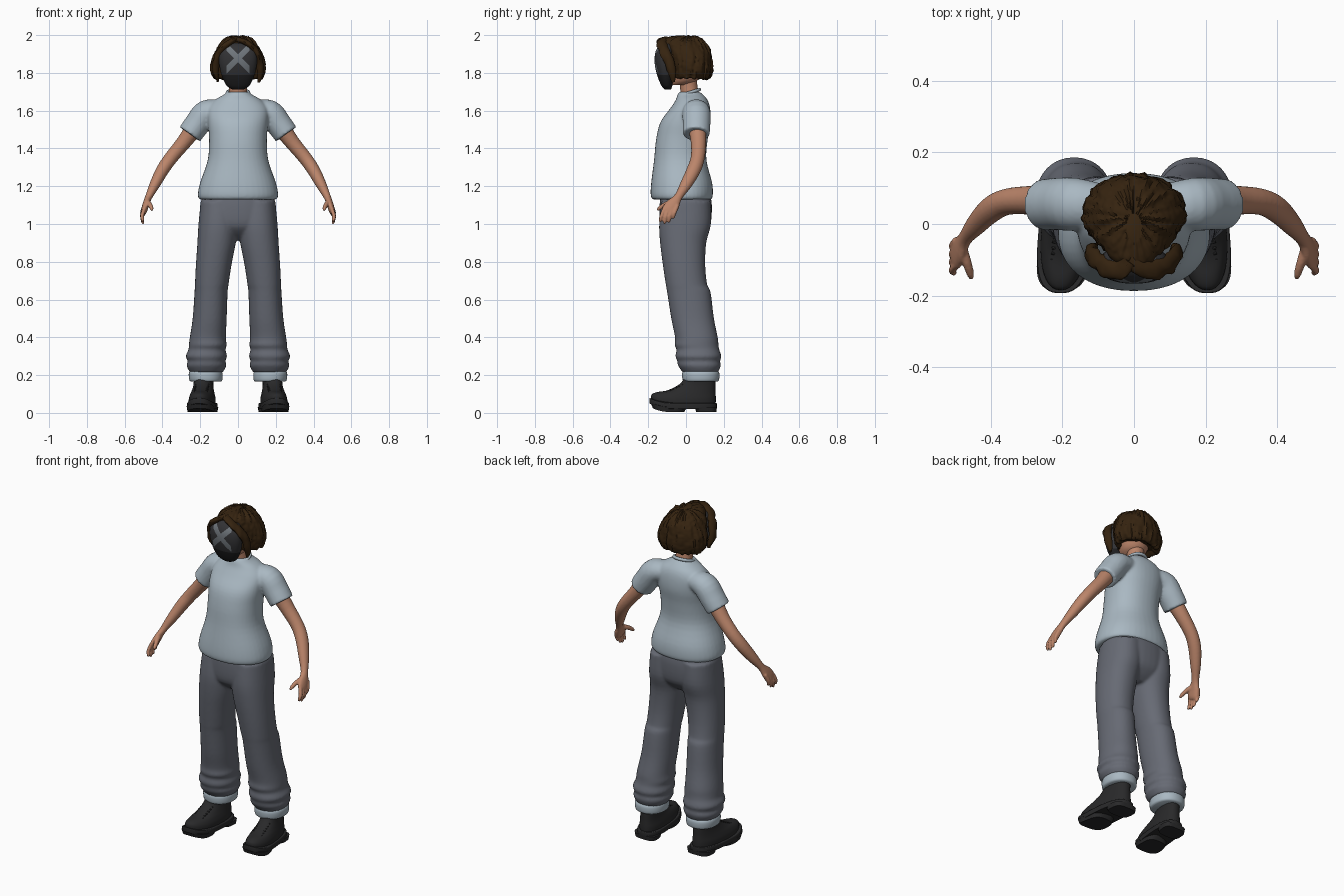
import bpy, bmesh, math, random
from mathutils import Vector, noise

if "Cube" in bpy.data.objects:
    bpy.data.objects.remove(bpy.data.objects["Cube"], do_unlink=True)
random.seed(4)


def material(name, *rgb):
    m = bpy.data.materials.new(name)
    m.use_nodes = True
    m.diffuse_color = (*rgb, 1)
    m.node_tree.nodes["Principled BSDF"].inputs["Base Color"].default_value = (*rgb, 1)
    return m


SHIRT = material("pale blue cloth", .40, .48, .54)
PANTS = material("slate grey cloth", .135, .145, .175)
SKIN = material("skin", .50, .235, .145)
HAIR = material("dark brown hair", .036, .017, .005)
SHOE = material("black leather", .022, .022, .023)
MASK = material("charcoal mask", .032, .032, .035)
JAW = material("dark mask jaw", .013, .013, .014)
MARK = material("grey mark", .16, .18, .20)


def smooth_rows(rows, steps=4):
    """Catmull-Rom interpolation through rows of numbers."""
    out = []
    for i in range(len(rows) - 1):
        a, b, c, d = (rows[max(i - 1, 0)], rows[i], rows[i + 1],
                      rows[min(i + 2, len(rows) - 1)])
        for s in range(steps):
            t = s / steps
            out.append([q + t * ((r - p) + t * ((2*p - 5*q + 4*r - e)
                        + t * (3*q - p - 3*r + e))) / 2
                        for p, q, r, e in zip(a, b, c, d)])
    return out + [list(rows[-1])]


def bridge(bm, rings):
    """Closed skin through rings of points."""
    vs = [[bm.verts.new(p) for p in ring] for ring in rings]
    n = len(vs[0])
    for lo, hi in zip(vs, vs[1:]):
        for i in range(n):
            bm.faces.new((lo[i], lo[(i+1) % n], hi[(i+1) % n], hi[i]))
    bm.faces.new(vs[0])
    bm.faces.new(vs[-1])


def loft(bm, rows, side=1, power=1.0, n=40, steps=4):
    """Stack of rounded outlines: z, x0, x1, y0, y1."""
    def bow(v):
        return math.copysign(abs(v) ** power, v)
    rings = []
    for z, x0, x1, y0, y1 in smooth_rows(rows, steps):
        rings.append([Vector((side * ((x0+x1)/2 + (x1-x0)/2 * bow(math.cos(a))),
                              (y0+y1)/2 + (y1-y0)/2 * bow(math.sin(a)), z))
                      for a in (2*math.pi*i/n for i in range(n))])
    bridge(bm, rings)


def tube(bm, rows, side=1, n=16):
    """Limb along a path: x, y, z, half width, half thickness."""
    rows = smooth_rows(rows)
    pts = [Vector((side * r[0], r[1], r[2])) for r in rows]
    rings = []
    for i, (p, r) in enumerate(zip(pts, rows)):
        t = (pts[min(i+1, len(pts)-1)] - pts[max(i-1, 0)]).normalized()
        u = Vector((0, 1, 0))
        u = (u - t * u.dot(t)).normalized()
        v = t.cross(u)
        rings.append([p + u*r[3]*math.cos(a) + v*r[4]*math.sin(a)
                      for a in (2*math.pi*k/n for k in range(n))])
    bridge(bm, rings)


def finish(bm, name, *mats, voxel=0):
    bmesh.ops.recalc_face_normals(bm, faces=bm.faces)
    me = bpy.data.meshes.new(name)
    bm.to_mesh(me)
    bm.free()
    ob = bpy.data.objects.new(name, me)
    bpy.context.collection.objects.link(ob)
    for m in mats:
        me.materials.append(m)
    if voxel:
        rm = ob.modifiers.new("blend", 'REMESH')
        rm.mode, rm.voxel_size, rm.use_smooth_shade = 'VOXEL', voxel, True
        sm = ob.modifiers.new("soften", 'SMOOTH')
        sm.factor, sm.iterations = .5, 3
    return ob


def even(*rows):
    """Outlines centred on x = 0: z, half width, y0, y1."""
    return [(z, -w, w, a, b) for z, w, a, b in rows]


# Shirt with sleeves
bm = bmesh.new()
loft(bm, even((1.13, .205, -.178, .135), (1.155, .213, -.187, .142), (1.22, .2, -.184, .138),
              (1.34, .16, -.169, .108), (1.45, .153, -.158, .115), (1.54, .16, -.135, .13),
              (1.61, .16, -.085, .128), (1.655, .125, -.055, .115), (1.685, .075, -.045, .09),
              (1.70, .058, -.035, .07)), power=.9)
for s in (1, -1):
    tube(bm, [(.08, .05, 1.605, .06, .05), (.165, .055, 1.59, .074, .068),
              (.215, .056, 1.53, .073, .068), (.255, .054, 1.475, .071, .066)], s, 28)
finish(bm, "shirt", SHIRT, voxel=.008)
bpy.ops.mesh.primitive_torus_add(major_radius=.056, minor_radius=.009, major_segments=40,
                                 minor_segments=10, location=(0, .018, 1.695),
                                 rotation=(.3, 0, 0))
bpy.context.object.name = "shirt_collar"
bpy.context.object.data.materials.append(SHIRT)

# Trousers with bunched hems
bm = bmesh.new()
loft(bm, even((1.17, .185, -.13, .125), (1.1, .197, -.14, .137), (1.0, .2, -.135, .13),
              (.95, .15, -.10, .10), (.915, .07, -.05, .06)), power=.9)
for s in (1, -1):
    loft(bm, [(1.12, .0, .198, -.13, .13), (1.0, .0, .209, -.142, .132),
              (.9, .012, .215, -.137, .107), (.78, .035, .223, -.122, .102),
              (.68, .05, .228, -.107, .112), (.64, .055, .23, -.10, .13),
              (.5, .06, .24, -.078, .148), (.4, .064, .255, -.058, .168),
              (.36, .06, .26, -.06, .172), (.335, .066, .262, -.05, .176),
              (.3, .058, .277, -.056, .187), (.275, .067, .266, -.046, .18),
              (.25, .062, .272, -.042, .184), (.215, .08, .255, -.018, .17)], s, .92)
finish(bm, "trousers", PANTS, voxel=.008)

# Arms and hands
for s, label in ((1, "left"), (-1, "right")):
    bm = bmesh.new()
    tube(bm, [(.215, .057, 1.53, .05, .05), (.285, .066, 1.435, .041, .04),
              (.355, .062, 1.35, .037, .036), (.40, .04, 1.285, .037, .034),
              (.44, .0, 1.21, .031, .028), (.472, -.04, 1.145, .022, .019),
              (.487, -.068, 1.105, .036, .018), (.497, -.09, 1.07, .04, .016),
              (.50, -.098, 1.055, .03, .01)], s, 20)
    for k in range(4):
        y = -.124 + k * .023
        z = 1.062 + k * .006
        drop = (.045, .06, .058, .045)[k]
        tube(bm, [(.496, y + .01, z + .02, .011, .011),
                  (.508, y - .006, z - drop * .45, .0105, .0105),
                  (.503, y - .012, z - drop, .0085, .0085),
                  (.500, y - .013, z - drop - .007, .004, .004)], s, 10)
    tube(bm, [(.482, -.065, 1.12, .016, .014), (.468, -.105, 1.105, .014, .013),
              (.458, -.138, 1.085, .011, .011), (.455, -.152, 1.072, .006, .006)], s, 10)
    finish(bm, label + "_arm", SKIN, voxel=.0045)

    # Trouser cuff
    bm = bmesh.new()
    loft(bm, [(.165, .092, .248, -.008, .165), (.175, .083, .258, -.018, .175),
              (.212, .082, .26, -.02, .176), (.228, .095, .245, -.005, .16)], s, .92)
    finish(bm, label + "_cuff", SHIRT)

    # Boot: sole, tread blocks, upper and laces, with toe spring and toe-out
    bm = bmesh.new()
    loft(bm, [(.022, .115, .262, -.19, .16), (.024, .112, .265, -.193, .163),
              (.048, .112, .265, -.193, .163), (.052, .118, .259, -.187, .158)], s, .72)
    loft(bm, [(.004, .12, .257, .055, .16), (.03, .115, .262, .045, .163)], s, .6)
    loft(bm, [(.004, .12, .257, -.175, -.01), (.03, .115, .262, -.188, .005)], s, .7)
    loft(bm, [(.048, .12, .257, -.185, .157), (.075, .12, .257, -.181, .158),
              (.1, .126, .251, -.150, .157), (.12, .132, .245, -.095, .156),
              (.145, .137, .24, -.045, .156), (.17, .138, .239, -.018, .155),
              (.20, .14, .237, -.008, .152)], s, .88)
    for k in range(3):
        y, z = -.10 + k * .032, .112 + k * .015
        for q in (1, -1):
            tube(bm, [(.188 - q*.035, y, z - .004, .005, .005),
                      (.188 + q*.035, y + .02, z + .006, .005, .005)], s, 8)
    for v in bm.verts:
        v.co.x -= s * v.co.y * .09
        if v.co.z < .13:
            v.co.z += 2.2 * max(0, -.08 - v.co.y) ** 2
    finish(bm, label + "_boot", SHOE)

# Neck and head
bm = bmesh.new()
tube(bm, [(0, .03, 1.65, .052, .055), (0, .015, 1.72, .046, .047),
          (0, .01, 1.8, .05, .05)], n=28)
loft(bm, even((1.735, .04, -.085, .02), (1.76, .07, -.085, .06), (1.82, .09, -.085, .085),
              (1.9, .09, -.085, .09), (1.95, .06, -.06, .06)))
finish(bm, "head", SKIN)

# Bobbed hair with wavy strands
bm = bmesh.new()
loft(bm, even((1.785, .09, -.03, .09), (1.768, .118, -.055, .115), (1.785, .137, -.07, .133),
              (1.83, .146, -.078, .139), (1.88, .136, -.09, .138), (1.925, .115, -.11, .128),
              (1.96, .09, -.125, .105), (1.985, .06, -.105, .075), (1.995, .022, -.05, .03)),
     n=96, steps=6)
for s in (1, -1):
    # Fringe locks swept aside from the parting
    tube(bm, [(-.015, -.10, 1.978, .025, .014), (s*.04, -.128, 1.962, .026, .015),
              (s*.085, -.118, 1.925, .027, .018), (s*.112, -.092, 1.87, .026, .018),
              (s*.118, -.075, 1.80, .022, .018), (s*.108, -.065, 1.75, .008, .006)], n=20)
bm.normal_update()
for v in bm.verts:
    a = math.atan2(v.co.x, v.co.y - .02)
    wave = noise.noise(Vector((a * 7, v.co.z * 14, 2)))
    out = Vector((v.co.x, v.co.y - .02, (v.co.z - 1.86) * .6)).normalized()
    v.co += out * (.011 * wave + .004 * noise.noise(v.co * 70))
    if v.co.z < 1.79:
        v.co.z += .014 * math.sin(a * 9) * noise.noise(Vector((a * 3, 0, 5)))
finish(bm, "hair", HAIR)

# Face mask: darker jaw and a crossed mark cut into the surface
bm = bmesh.new()
loft(bm, even((1.712, .028, -.112, -.08), (1.732, .06, -.13, -.072), (1.785, .086, -.152, -.062),
              (1.85, .1, -.166, -.06), (1.905, .098, -.163, -.06), (1.94, .08, -.146, -.06),
              (1.96, .045, -.122, -.07)), power=.9, n=64)
MID, BAND, REACH, SEAM = 1.877, .021, .06, 1.79
cuts = [((0, 0, SEAM), (0, 0, 1)), ((REACH, 0, MID), (1, 0, 0)), ((-REACH, 0, MID), (1, 0, 0))]
for d in (1, -1):
    for e in (BAND, -BAND):
        cuts.append(((e, 0, MID), (1, 0, d)))
for co, no in cuts:
    bmesh.ops.bisect_plane(bm, geom=bm.verts[:] + bm.edges[:] + bm.faces[:],
                           plane_co=co, plane_no=no)
for f in bm.faces:
    c = f.calc_center_median()
    gap = abs(abs(c.x) - abs(c.z - MID))
    if c.z < SEAM:
        f.material_index = 1
    elif c.y < -.09 and abs(c.x) < REACH and gap < BAND:
        f.material_index = 2
finish(bm, "mask", MASK, JAW, MARK)

# Soft shading with crisp edges
for ob in bpy.context.scene.objects:
    ob.select_set(ob.type == 'MESH')
    if ob.type == 'MESH':
        bpy.context.view_layer.objects.active = ob
bpy.ops.object.shade_smooth_by_angle(angle=math.radians(40))
